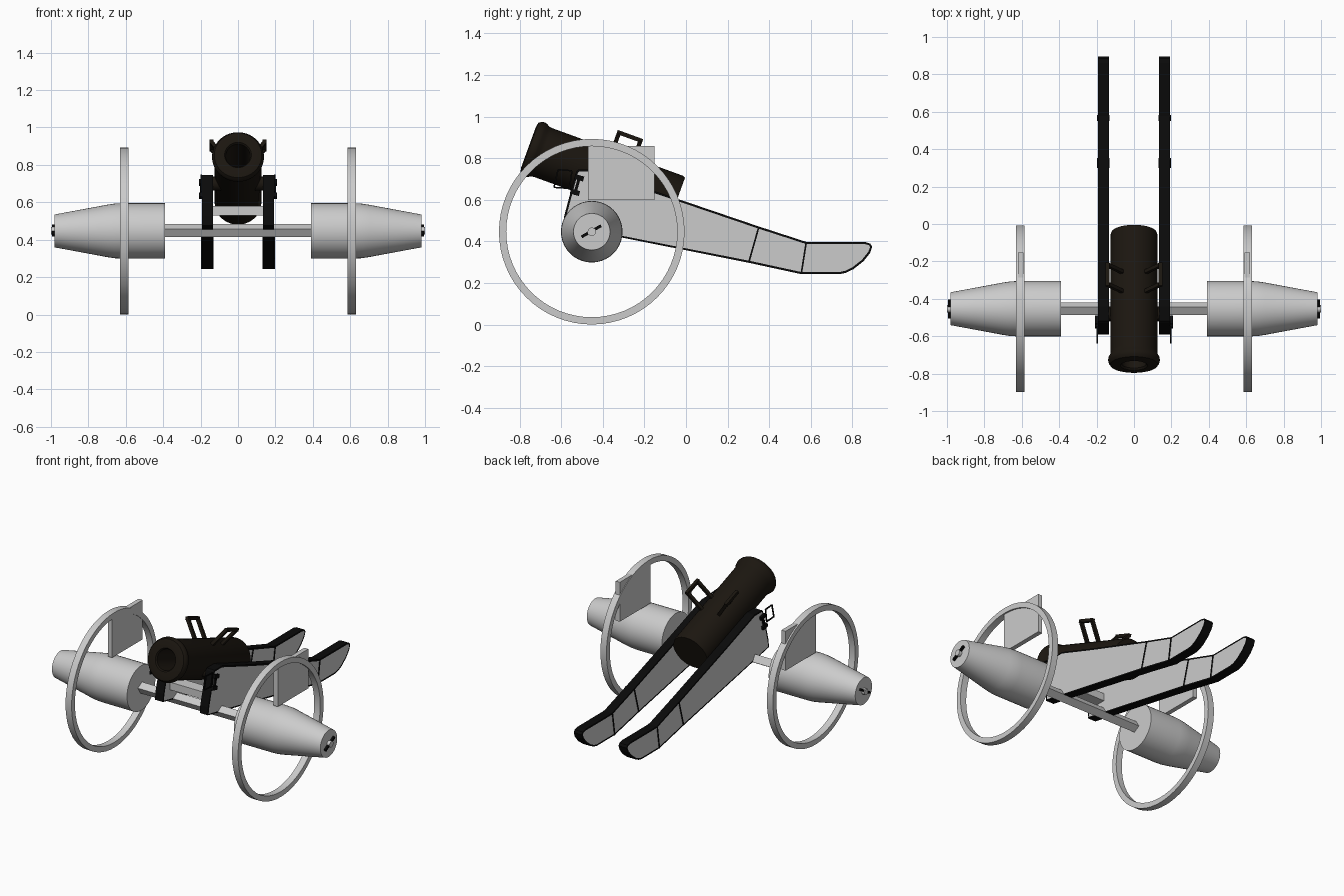
import bpy, bmesh
from math import pi, sin, cos, radians
from mathutils import Matrix, Vector

if "Cube" in bpy.data.objects:
    bpy.data.objects.remove(bpy.data.objects["Cube"])


def material(name, rgb):
    m = bpy.data.materials.new(name)
    m.diffuse_color = (*rgb, 1)
    m.use_nodes = True
    m.node_tree.nodes["Principled BSDF"].inputs["Base Color"].default_value = m.diffuse_color
    return m


BRONZE = material("dark_bronze", (0.011, 0.008, 0.005))
IRON = material("black_iron", (0.003, 0.003, 0.003))


def finish(name, bm, mats=(), smooth=False, matrix=Matrix()):
    bmesh.ops.recalc_face_normals(bm, faces=bm.faces)
    me = bpy.data.meshes.new(name)
    bm.to_mesh(me)
    bm.free()
    for m in mats:
        me.materials.append(m)
    if smooth:
        me.shade_smooth()
        me.set_sharp_from_angle(angle=radians(30))
    ob = bpy.data.objects.new(name, me)
    ob.matrix_world = matrix
    bpy.context.collection.objects.link(ob)
    return ob


def lathe(name, profile, matrix, mats=(), steps=40, smooth=True):
    """Spin (radius, height) points around local z."""
    bm = bmesh.new()
    vs = [bm.verts.new((r, 0, h)) for r, h in profile]
    es = [bm.edges.new(p) for p in zip(vs, vs[1:])]
    bmesh.ops.spin(bm, geom=vs + es, cent=(0, 0, 0), axis=(0, 0, 1),
                   angle=2 * pi, steps=steps, use_merge=True)
    bmesh.ops.remove_doubles(bm, verts=bm.verts, dist=1e-5)
    return finish(name, bm, mats, smooth, matrix)


def bars(name, segments, mats=(), matrix=Matrix()):
    """Square bars; each segment is (start, end, width)."""
    bm = bmesh.new()
    for a, b, w in segments:
        a, b = Vector(a), Vector(b)
        d = b - a
        m = (Matrix.Translation((a + b) / 2) @ d.to_track_quat('Z', 'Y').to_matrix().to_4x4()
             @ Matrix.Diagonal((w, w, d.length, 1)))
        bmesh.ops.create_cube(bm, size=1, matrix=m)
    return finish(name, bm, mats, matrix=matrix)


def box(name, lo, hi, mats=()):
    bm = bmesh.new()
    lo, hi = Vector(lo), Vector(hi)
    m = Matrix.Translation((lo + hi) / 2) @ Matrix.Diagonal((*(hi - lo), 1))
    bmesh.ops.create_cube(bm, size=1, matrix=m)
    return finish(name, bm, mats)


# barrel, tilted up towards the front
tilt = radians(20)
axis, up = Vector((0, cos(tilt), -sin(tilt))), Vector((0, sin(tilt), cos(tilt)))
barrel_m = Matrix((up.cross(axis), up, axis)).transposed().to_4x4()
barrel_m.translation = (0, -0.757, 0.853)
lathe("barrel", [(0, .55), (.065, .55), (.065, .01), (.072, 0), (.105, 0), (.127, .005),
                 (.136, .018), (.139, .032), (.136, .046), (.128, .058), (.125, .075),
                 (.125, .745), (.12, .757), (0, .757)], barrel_m, [BRONZE])

# lifting handles on the barrel
for s in (-1, 1):
    bars("barrel_handle", [((s * .055, .095, .385), (s * .145, .218, .385), .02),
                           ((s * .055, .095, .495), (s * .145, .218, .495), .02),
                           ((s * .142, .215, .375), (s * .142, .215, .505), .02)],
         [BRONZE], barrel_m)

# trunnions
lathe("trunnions", [(0, -.16), (.038, -.16), (.038, .16), (0, .16)],
      Matrix.Translation((0, -.48, .70)) @ Matrix.Rotation(pi / 2, 4, 'Y'), [BRONZE], 24)

# carriage cheeks: grey panels with black edging
cheek = [(-.59, .475), (-.585, .525), (-.528, .735), (-.518, .745), (-.44, .745), (-.15, .642),
         (.35, .472), (.578, .398), (.86, .398), (.885, .39), (.895, .375), (.885, .345),
         (.853, .305), (.805, .267), (.77, .25), (.74, .243), (.554, .243), (.30, .298)]
for s in (-1, 1):
    bm = bmesh.new()
    f = bm.faces.new([bm.verts.new((s * .134, y, z)) for y, z in cheek])
    ext = bmesh.ops.extrude_face_region(bm, geom=[f])["geom"]
    bmesh.ops.translate(bm, vec=(s * .059, 0, 0),
                        verts=[v for v in ext if isinstance(v, bmesh.types.BMVert)])
    bmesh.ops.recalc_face_normals(bm, faces=bm.faces)
    caps = [f for f in bm.faces if len(f.verts) > 4]
    for f in bm.faces:
        f.material_index = 0 if f in caps else 1
    for f in bmesh.ops.inset_individual(bm, faces=caps, thickness=.01)["faces"]:
        f.material_index = 1
    wood = material("plain_panel", (.8, .8, .8)) if s < 0 else bpy.data.materials["plain_panel"]
    finish("carriage_cheek", bm, [wood, IRON])

    # iron straps across the cheek
    for a, b in (((.35, .470), (.302, .300)), ((.578, .397), (.554, .245))):
        for x in (.134, .193):
            bars("cheek_strap", [((s * x, *a), (s * x, *b), .008)], [IRON])

    # latch and pull ring at the front of the cheek
    x = s * .197
    ring = [(-.615, .745), (-.548, .74), (-.56, .655), (-.635, .66)]
    bars("pull_ring", [((x, *p), (x, *q), .007) for p, q in zip(ring, ring[1:] + ring[:1])], [IRON])
    bars("latch", [((x, -.535, .712), (x, -.492, .70), .024),
                   ((x, -.555, .642), (x, -.512, .63), .024),
                   ((x, -.513, .705), (x, -.533, .635), .014)], [IRON])

# transom between the cheeks
box("transom", (-.134, -.52, .53), (.134, -.44, .58))

# axle, a square beam turned on its length
bm = bmesh.new()
bmesh.ops.create_cube(bm, size=1, matrix=Matrix.Translation((0, -.453, .45))
                      @ Matrix.Rotation(radians(31), 4, 'X') @ Matrix.Diagonal((.8, .05, .05, 1)))
finish("axle", bm)

# wheels
for s in (-1, 1):
    m = Matrix.Translation((0, -.453, .447)) @ Matrix.Rotation(s * pi / 2, 4, 'Y')
    lathe("wheel_rim", [(.411, .586), (.446, .586), (.446, .63), (.411, .63), (.411, .586)], m, steps=64)
    lathe("wheel_hub", [(0, .39), (.148, .39), (.148, .62), (.146, .66), (.140, .70),
                        (.112, .85), (.088, .98), (0, .98)], m)
    box("wheel_plate", (min(s * .59, s * .62), -.47, .60), (max(s * .59, s * .62), -.152, .86))
    # axle end and linchpin
    lathe("axle_end", [(0, .97), (.02, .97), (.02, 1), (0, 1)], m, steps=16)
    bars("linchpin", [((s * .988, -.502, .422), (s * .988, -.408, .476), .014)], [IRON])
